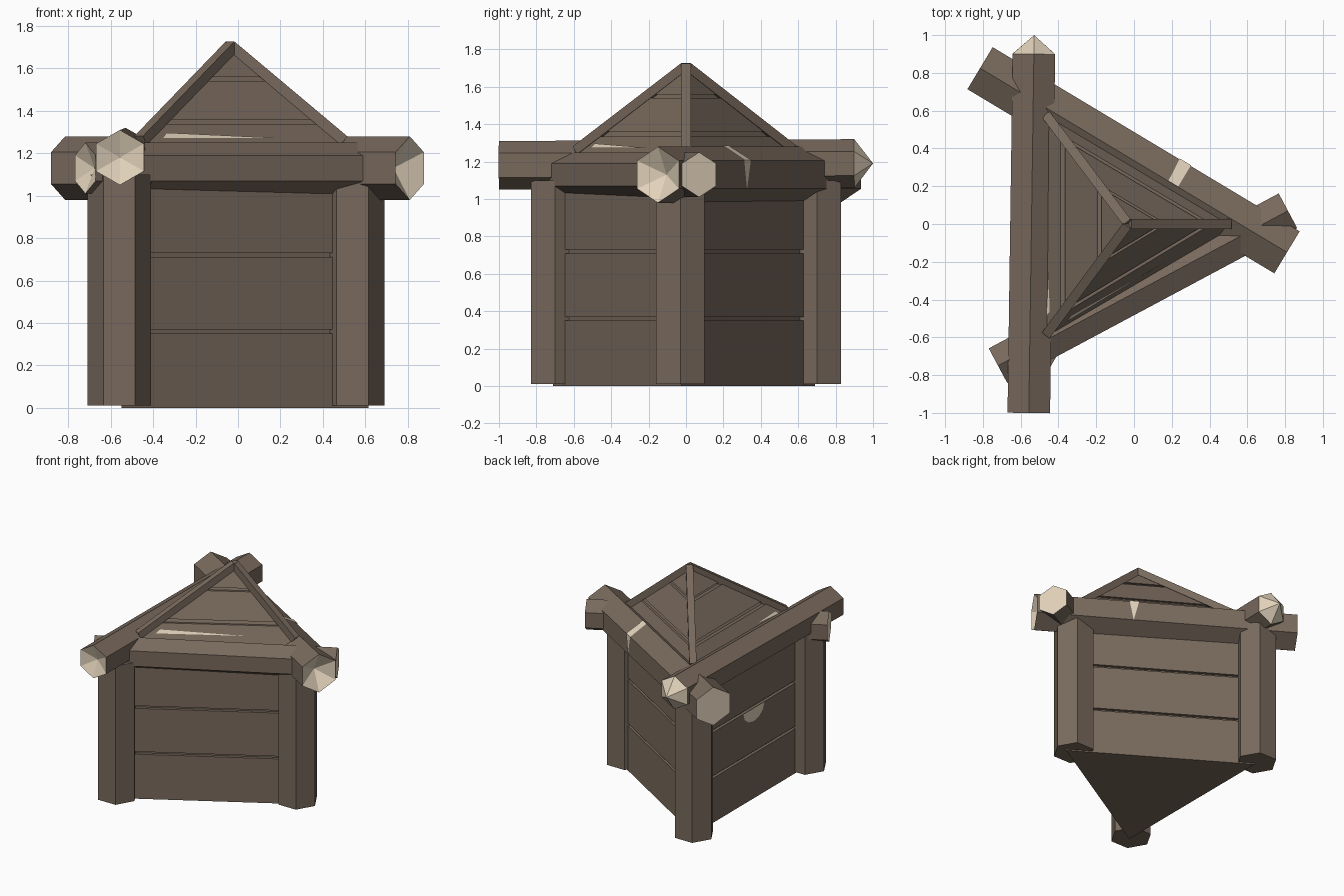
import bpy, math
from mathutils import Vector as V

if "Cube" in bpy.data.objects:
    bpy.data.objects.remove(bpy.data.objects["Cube"])


def material(name, rgb):
    m = bpy.data.materials.new(name)
    m.diffuse_color = (*rgb, 1)
    m.use_nodes = True
    m.node_tree.nodes["Principled BSDF"].inputs["Base Color"].default_value = m.diffuse_color
    return m


WOOD = material("brown wood", (0.188, 0.141, 0.107))
CUT = material("pale cut wood", (0.75, 0.64, 0.49))


def make(name, verts, faces, mats, cut_from=10**6):
    """Faces with an index of cut_from or more get the second material."""
    me = bpy.data.meshes.new(name)
    me.from_pydata([tuple(v) for v in verts], [], faces)
    for m in mats:
        me.materials.append(m)
    for p in me.polygons:
        p.material_index = 1 if p.index >= cut_from else 0
    ob = bpy.data.objects.new(name, me)
    bpy.context.collection.objects.link(ob)
    return ob


def log(name, a, b, ra, rb, tip_a=0, tip_b=0, sides=6, turn=90, up=(0, 0, 1), ends=CUT):
    """Prism from a to b; each end is a fan pushed out (+) or dented in (-)."""
    a, b = V(a), V(b)
    d = (b - a).normalized()
    s = V(up).cross(d).normalized()
    u = d.cross(s)
    verts = []
    for c, r in ((a, ra), (b, rb)):
        for k in range(sides):
            t = math.radians(turn + k * 360 / sides)
            verts.append(c + s * r * math.cos(t) + u * r * math.sin(t))
    verts += [a - d * tip_a, b + d * tip_b]
    n = sides
    faces = [(k, (k + 1) % n, n + (k + 1) % n, n + k) for k in range(n)]
    faces += [((k + 1) % n, k, 2 * n) for k in range(n)]
    faces += [(n + k, n + (k + 1) % n, 2 * n + 1) for k in range(n)]
    return make(name, verts, faces, [WOOD, ends], n)


def slab(name, low, high):
    """Three-sided block between two triangles."""
    faces = [(2, 1, 0), (3, 4, 5)] + [(k, (k + 1) % 3, 3 + (k + 1) % 3, 3 + k) for k in range(3)]
    return make(name, list(low) + list(high), faces, [WOOD])


# Corner posts
posts = {"right": (0.54, -0.03), "front_left": (-0.56, -0.70), "back_left": (-0.56, 0.70)}
for n, (x, y) in posts.items():
    log(n + "_post", (x, y, 0.01), (x, y, 1.1), 0.15, 0.15, turn=0, up=(0, 1, 0), ends=WOOD)

# Triangular plank walls over a slightly smaller core
wall = [V((0.615, -0.025, 0)), V((-0.55, 0.69, 0)), V((-0.55, -0.71, 0))]
wall_mid = sum(wall, V()) / 3


def wall_ring(z, scale=1.0):
    return [wall_mid + (p - wall_mid) * scale + V((0, 0, z)) for p in wall]


slab("wall_core", wall_ring(0.005, 0.94), wall_ring(1.12, 0.94))
for i, (z0, z1) in enumerate(((0, 0.35), (0.37, 0.71), (0.73, 1.12))):
    slab(f"wall_planks_{i + 1}", wall_ring(z0), wall_ring(z1))

# Horizontal logs resting on the posts
log("left_log", (-0.557, -1.0, 1.18), (-0.53, 0.9, 1.19), 0.13, 0.13, -0.05, 0.1)
log("front_log", (-0.72, -0.75, 1.13), (0.815, 0.07, 1.13), 0.12, 0.12, -0.05, 0)
log("back_log", (-0.815, 0.825, 1.13), (0.81, -0.15, 1.13), 0.15, 0.15, 0, -0.09)

# Pyramid roof: core, plank bands and ridge bars
apex = V((-0.03, 0, 1.71))
eave = [V((0.5, 0, 1.26)), V((-0.46, 0.57, 1.26)), V((-0.46, -0.58, 1.26))]


def roof_ring(z, drop=0.0):
    top = apex - V((0, 0, drop))
    f = (apex.z - drop - z) / (apex.z - 1.26)
    return [V((top.x + (e.x - top.x) * f, top.y + (e.y - top.y) * f, z)) for e in eave]


slab("roof_core", roof_ring(1.17, 0.03), roof_ring(1.67, 0.03))
for i, (z0, z1) in enumerate(((1.16, 1.335), (1.36, 1.54), (1.56, 1.705))):
    slab(f"roof_planks_{i + 1}", roof_ring(z0), roof_ring(z1))
for n, e in zip(("right", "back_left", "front_left"), eave):
    log(n + "_ridge_bar", apex - V((0, 0, 0.005)), e, 0.036, 0.036, sides=4, turn=45, ends=WOOD)


# Pale splinters along the roof eaves
def splinter(name, c0, c1, spots):
    nrm = (c1 - c0).cross(apex - c0).normalized()
    verts = [c0.lerp(c1, t).lerp(apex, h) + nrm * 0.006 for t, h in spots]
    return make(name, verts, [(0, 1, 2)], [CUT])


splinter("front_splinter", eave[2], eave[0], ((0.10, 0.02), (0.68, 0.02), (0.10, 0.075)))
splinter("left_splinter", eave[1], eave[2], ((0.72, 0.03), (0.92, 0.0), (0.92, 0.04)))

# Axe notch on the back log
along = V((1.62, -0.975, 0)).normalized()
out = V((0.975, 1.62, 0)).normalized()
mid = V((0.19, 0.222, 1.13))


def spot(s, o, z):
    return mid + along * s + out * o + V((0, 0, z))


make("log_notch", [spot(-0.01, 0.003, 0.155), spot(0.05, 0.003, 0.155), spot(0.05, 0.134, 0.08),
                   spot(-0.02, 0.134, 0.08), spot(0.02, 0.134, -0.08)],
     [(1, 0, 3, 2), (2, 3, 4)], [CUT])

# Chipped half round on the left wall
chip = [V((-0.555, -0.05 + 0.13 * math.cos(t), 0.71 - 0.1 * math.sin(t)))
        for t in (math.pi * k / 6 for k in range(7))]
make("wall_chip", chip, [tuple(range(7))], [CUT])
